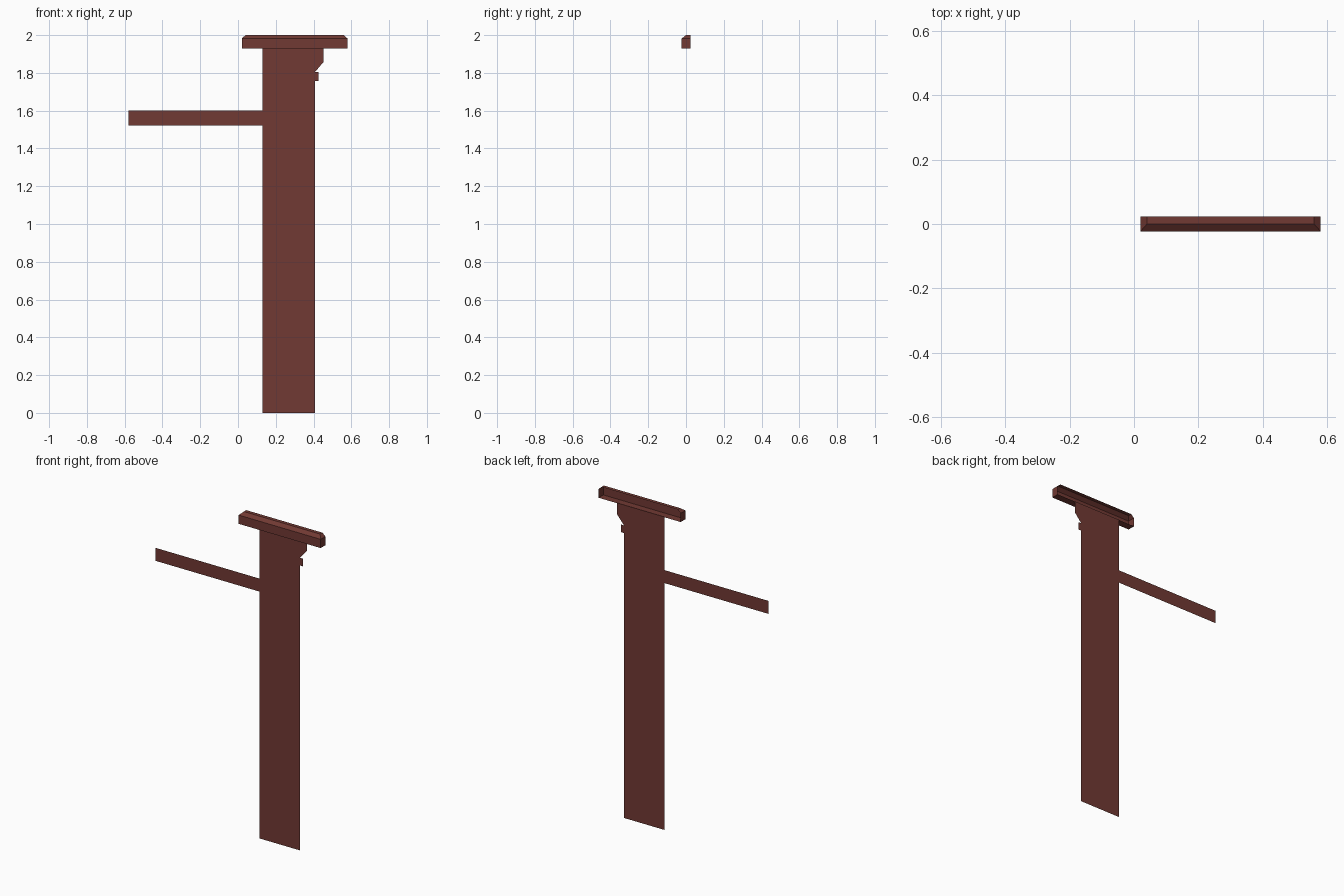
import bpy, bmesh

if "Cube" in bpy.data.objects:
    bpy.data.objects.remove(bpy.data.objects["Cube"])

BACK = 0.023    # plane of the flat boards
FRONT = -0.023  # face of the projecting cap

paint = bpy.data.materials.new("dark red brown")
paint.diffuse_color = (0.165, 0.041, 0.033, 1)
paint.use_nodes = True
paint.node_tree.nodes["Principled BSDF"].inputs["Base Color"].default_value = paint.diffuse_color


def finish(name, bm):
    mesh = bpy.data.meshes.new(name)
    bm.to_mesh(mesh)
    bm.free()
    mesh.materials.append(paint)
    bpy.context.collection.objects.link(bpy.data.objects.new(name, mesh))


def flat_board(name, outline):
    """Flat sheet facing -y from (x, z) points, counter-clockwise from the front."""
    bm = bmesh.new()
    bm.faces.new([bm.verts.new((x, BACK, z)) for x, z in outline])
    finish(name, bm)


# Upright board, side arm and the little bracket under the cap
flat_board("upright_board", [(0.13, 0), (0.407, 0), (0.407, 1.93), (0.13, 1.93)])
flat_board("side_arm", [(-0.58, 1.522), (0.13, 1.522), (0.13, 1.602), (-0.58, 1.602)])
flat_board("bracket", [(0.407, 1.804), (0.453, 1.858), (0.453, 1.93), (0.407, 1.93)])
flat_board("bracket_block", [(0.407, 1.757), (0.427, 1.757), (0.427, 1.804), (0.407, 1.804)])

# Cap moulding: box with bevelled front and ends, open at the back
bm = bmesh.new()
rings = []
for x0, x1, y0, z in [(0.02, 0.58, FRONT, 1.928),
                      (0.02, 0.58, FRONT, 1.982),
                      (0.04, 0.56, 0.0, 2.0)]:
    rings.append([bm.verts.new(p) for p in
                  [(x0, BACK, z), (x0, y0, z), (x1, y0, z), (x1, BACK, z)]])
for low, high in zip(rings, rings[1:]):
    for i in range(3):
        bm.faces.new([low[i], low[i + 1], high[i + 1], high[i]])
bm.faces.new(rings[-1])
bm.faces.new(rings[0][::-1])
finish("cap_moulding", bm)
